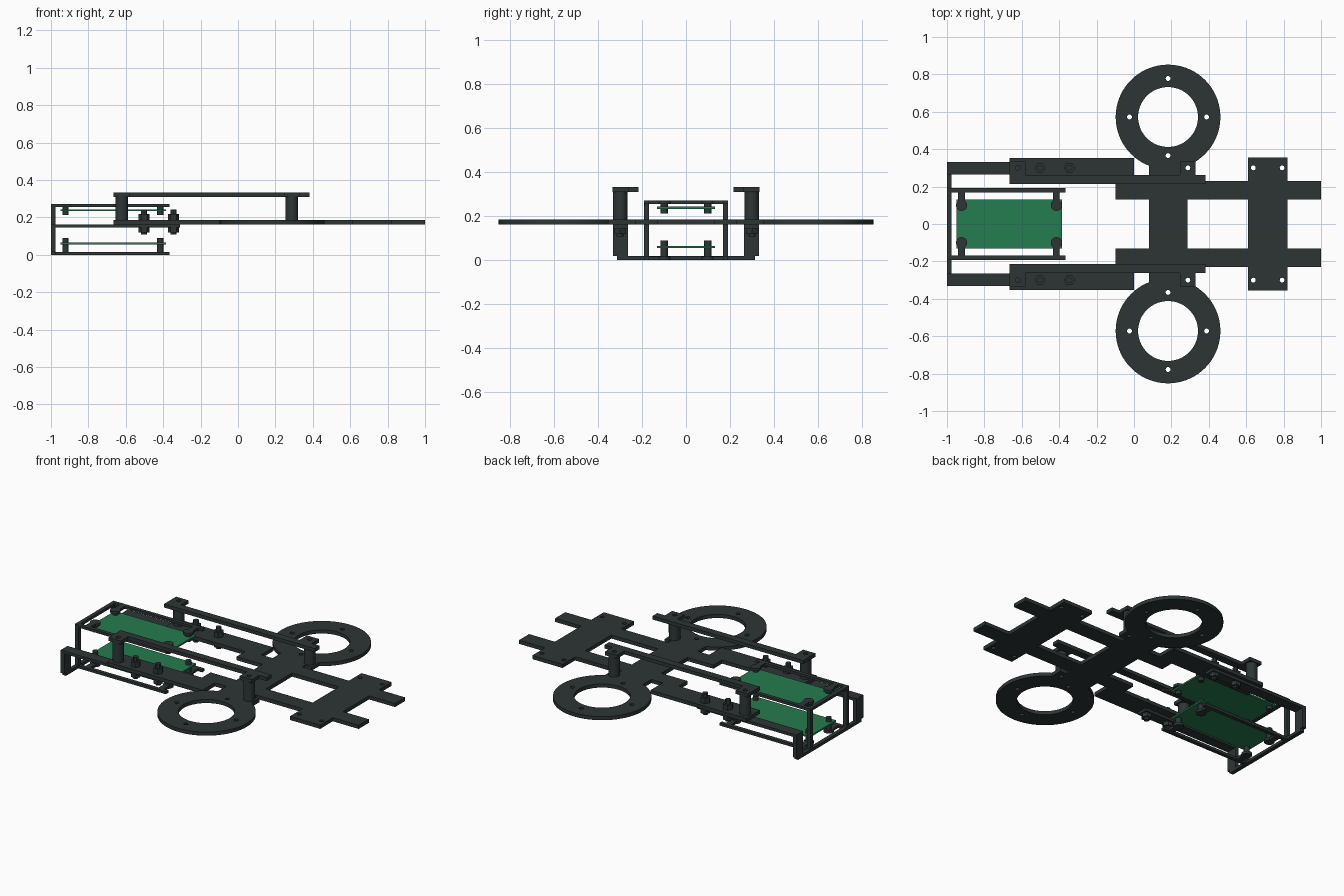
import bpy, bmesh, math

cube = bpy.data.objects.get("Cube")
if cube:
    bpy.data.objects.remove(cube, do_unlink=True)


def make_material(name, rgb):
    mat = bpy.data.materials.new(name)
    mat.use_nodes = True
    color = (*rgb, 1)
    mat.diffuse_color = color
    mat.node_tree.nodes["Principled BSDF"].inputs["Base Color"].default_value = color
    return mat


DARK = make_material("dark_grey", (0.027, 0.036, 0.036))
GREEN = make_material("board_green", (0.018, 0.2, 0.08))


def add_object(name, mesh, mat):
    mesh.materials.clear()
    mesh.materials.append(mat)
    obj = bpy.data.objects.new(name, mesh)
    bpy.context.collection.objects.link(obj)
    return obj


def box(name, x, y, z, mat=DARK):
    """Box from three (low, high) ranges."""
    bm = bmesh.new()
    bmesh.ops.create_cube(bm, size=1)
    for v in bm.verts:
        v.co = [(r[0] + r[1]) / 2 + c * (r[1] - r[0]) for r, c in zip((x, y, z), v.co)]
    mesh = bpy.data.meshes.new(name)
    bm.to_mesh(mesh)
    bm.free()
    return add_object(name, mesh, mat)


def circle(cx, cy, r, sides=16):
    steps = [2 * math.pi * i / sides for i in range(sides)]
    return [(cx + r * math.cos(a), cy + r * math.sin(a)) for a in steps]


def rect(x0, x1, y0, y1):
    return [(x0, y0), (x1, y0), (x1, y1), (x0, y1)]


def plate(name, loops, z0, z1, mat=DARK, smooth=True):
    """Flat sheet from an outline followed by its holes."""
    curve = bpy.data.curves.new(name, "CURVE")
    curve.dimensions = "2D"
    curve.fill_mode = "BOTH"
    curve.extrude = (z1 - z0) / 2
    for loop in loops:
        spline = curve.splines.new("POLY")
        spline.points.add(len(loop) - 1)
        for p, (x, y) in zip(spline.points, loop):
            p.co = (x, y, 0, 1)
        spline.use_cyclic_u = True
    temp = bpy.data.objects.new(name + "_outline", curve)
    bpy.context.collection.objects.link(temp)
    deps = bpy.context.evaluated_depsgraph_get()
    mesh = bpy.data.meshes.new_from_object(temp.evaluated_get(deps))
    bpy.data.objects.remove(temp, do_unlink=True)
    bm = bmesh.new()
    bm.from_mesh(mesh)
    bmesh.ops.remove_doubles(bm, verts=bm.verts, dist=1e-5)
    bmesh.ops.recalc_face_normals(bm, faces=bm.faces)
    bmesh.ops.translate(bm, verts=bm.verts, vec=(0, 0, (z0 + z1) / 2))
    bm.to_mesh(mesh)
    bm.free()
    mesh.name = name
    obj = add_object(name, mesh, mat)
    if smooth:
        bpy.ops.object.select_all(action="DESELECT")
        obj.select_set(True)
        bpy.context.view_layer.objects.active = obj
        bpy.ops.object.shade_smooth_by_angle(angle=math.radians(30))
    return obj


def mirror(loops, s):
    return [[(x, y * s) for x, y in loop] for loop in loops]


BASE = (0.162, 0.185)     # main sheet height range
TOP = (0.31, 0.332)       # raised bar height range
POSTS = (-0.622, 0.288)   # spacer positions along x
POST_Y = 0.3
HOLE = 0.013

# Main chassis sheet: two rails and two cross members
half = [(0.08, 0.13), (-0.1, 0.13), (-0.1, 0.23), (0.08, 0.23), (0.08, 0.335),
        (0.33, 0.335), (0.33, 0.26), (0.285, 0.26), (0.285, 0.23), (0.61, 0.23),
        (0.61, 0.355), (0.82, 0.355), (0.82, 0.23), (1, 0.23), (1, 0.13), (0.82, 0.13)]
outline = half + [(x, -y) for x, y in reversed(half)]
loops = [outline, rect(0.285, 0.61, -0.13, 0.13)]
for s in (1, -1):
    loops += [circle(x, s * 0.3, HOLE) for x in (POSTS[1], 0.638, 0.792)]
plate("chassis_plate", loops, *BASE)

for side, s in (("back", 1), ("front", -1)):
    # Round motor mounts with four screw holes
    cx, cy = 0.182, 0.572
    ring = [circle(cx, cy, 0.28, 72), circle(cx, cy, 0.16, 72)]
    ring += [circle(cx + dx, cy + dy, HOLE)
             for dx, dy in ((0.206, 0), (-0.206, 0), (0, 0.206), (0, -0.206))]
    plate(side + "_motor_ring", mirror(ring, s), *BASE)

    # Side arm
    arm = [rect(-0.665, 0, 0.215, 0.352), circle(POSTS[0], POST_Y, HOLE)]
    plate(side + "_arm", mirror(arm, s), *BASE)

    # Raised bar with a tab over each spacer
    bar = [[(-0.665, 0.215), (0.383, 0.215), (0.383, 0.262), (0.33, 0.262),
            (0.33, 0.335), (0.245, 0.335), (0.245, 0.262), (-0.58, 0.262),
            (-0.58, 0.335), (-0.665, 0.335)]]
    bar += [circle(x, POST_Y, HOLE) for x in POSTS]
    plate(side + "_raised_bar", mirror(bar, s), *TOP)
    for i, x in enumerate(POSTS):
        post = [circle(x, POST_Y, 0.033, 24), circle(x, POST_Y, HOLE)]
        plate(f"{side}_spacer_{i + 1}", mirror(post, s), BASE[1], TOP[0])

    # Cage support: lower strip and its downward leg
    ys = sorted((s * 0.265, s * 0.332))
    box(side + "_support_strip", (-1, -0.31), ys, (0.145, BASE[0]))
    box(side + "_support_leg", (-1, -0.975), ys, (0.018, 0.145))

    # Bolts with nuts clamping the strip to the arm
    for i, x in enumerate((-0.502, -0.345)):
        for part, r, z0, z1, n in (("shaft", 0.016, 0.108, 0.243, 12),
                                   ("upper_nut", 0.03, BASE[1], 0.217, 6),
                                   ("lower_nut", 0.03, 0.12, 0.145, 6)):
            plate(f"{side}_bolt_{i + 1}_{part}", [circle(x, s * POST_Y, r, n)], z0, z1)

    # Cage upright and rails with rounded board tabs
    ys = sorted((s * 0.168, s * 0.192))
    box(side + "_cage_upright", (-1, -0.975), ys, (0, 0.272))
    for level, z0, z1, b0, b1 in (("upper", 0.256, 0.272, 0.212, 0.256),
                                  ("lower", 0, 0.016, 0.016, 0.09)):
        box(f"{side}_{level}_rail", (-1, -0.367), ys, (z0, z1))
        for i, x in enumerate((-0.922, -0.415)):
            name = f"{side}_{level}_board"
            box(f"{name}_tab_{i + 1}", (x - 0.018, x + 0.018),
                sorted((s * 0.1, s * 0.18)), (z0, z1))
            plate(f"{name}_tab_end_{i + 1}", [circle(x, s * 0.1, 0.03, 20)], z0, z1)
            plate(f"{name}_standoff_{i + 1}", [circle(x, s * 0.1, 0.017, 16)], b0, b1)

# Cage cross pieces
box("cage_top_bar", (-1, -0.975), (-0.192, 0.192), (0.256, 0.272))
box("cage_bottom_bar", (-1, -0.975), (-0.315, 0.315), (0, 0.018))

# Circuit boards
for level, z in (("upper", 0.238), ("lower", 0.06)):
    box(level + "_circuit_board", (-0.95, -0.385), (-0.132, 0.132), (z - 0.005, z + 0.005), GREEN)
